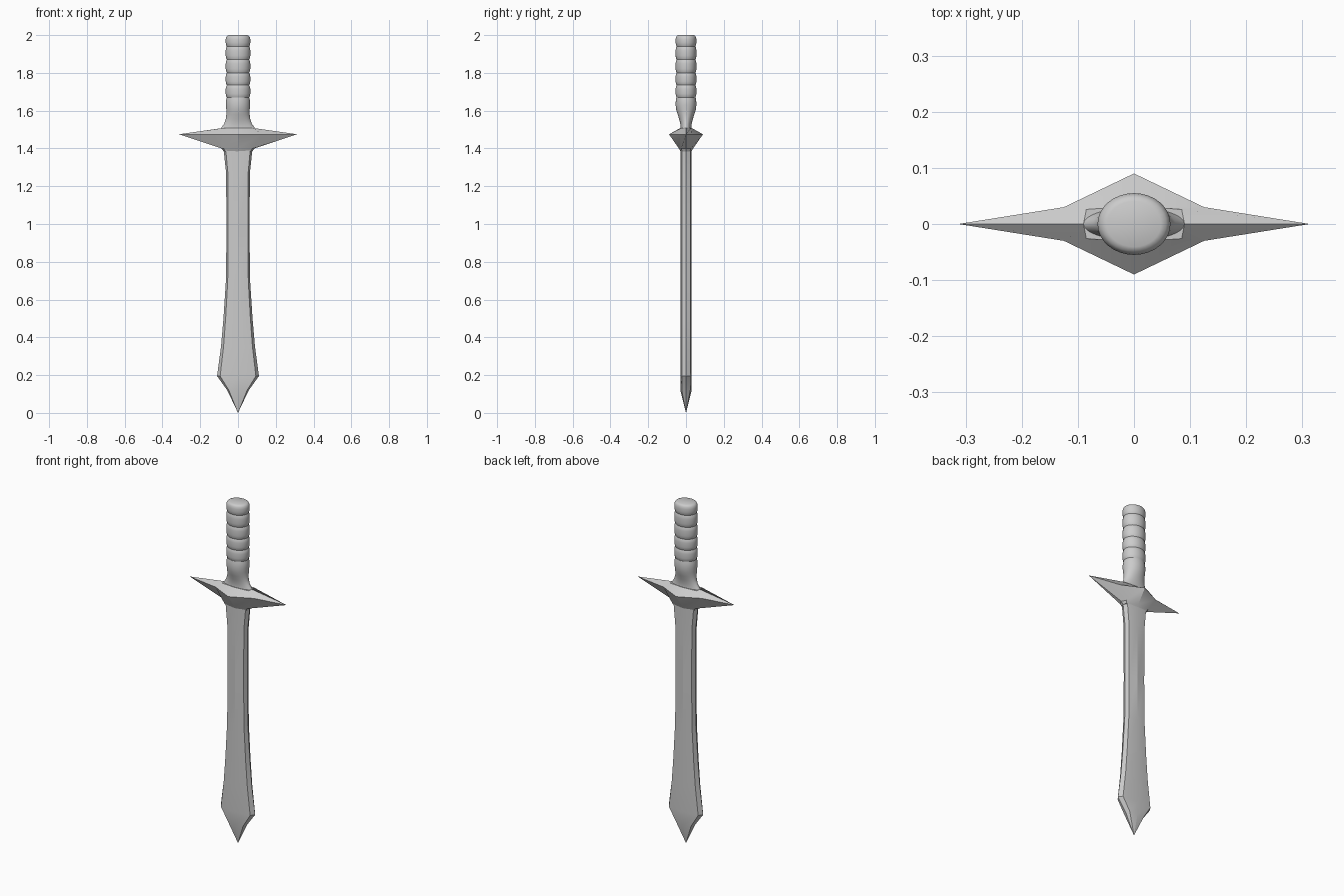
import bpy, bmesh, math

if "Cube" in bpy.data.objects:
    bpy.data.objects.remove(bpy.data.objects["Cube"])


def loft(name, rings, angle):
    """Skin a stack of equal-length point rings and cap both ends."""
    bm = bmesh.new()
    loops = [[bm.verts.new(p) for p in ring] for ring in rings]
    n = len(loops[0])
    for a, b in zip(loops, loops[1:]):
        for i in range(n):
            j = (i + 1) % n
            bm.faces.new((a[i], a[j], b[j], b[i]))
    bm.faces.new(loops[0][::-1])
    bm.faces.new(loops[-1])
    bmesh.ops.remove_doubles(bm, verts=bm.verts, dist=0.0002)
    bmesh.ops.recalc_face_normals(bm, faces=bm.faces)
    mesh = bpy.data.meshes.new(name)
    bm.to_mesh(mesh)
    bm.free()
    obj = bpy.data.objects.new(name, mesh)
    bpy.context.collection.objects.link(obj)
    bpy.ops.object.select_all(action='DESELECT')
    obj.select_set(True)
    bpy.context.view_layer.objects.active = obj
    bpy.ops.object.shade_smooth_by_angle(angle=math.radians(angle))
    return obj


def octagon(z, tip, shoulder, ridge):
    """Eight-sided section, symmetric in x and y."""
    (sx, sy) = shoulder
    return [(tip, 0, z), (sx, sy, z), (0, ridge, z), (-sx, sy, z),
            (-tip, 0, z), (-sx, -sy, z), (0, -ridge, z), (sx, -sy, z)]


def ellipse(z, rx, ry, n=32):
    return [(rx * math.cos(t), ry * math.sin(t), z)
            for t in (2 * math.pi * i / n for i in range(n))]


# Blade: central ridge, bevelled edges, leaf-shaped end
blade = [(0.0, 0.0, 0.0), (0.12, 0.057, 0.03), (0.195, 0.111, 0.03),
         (0.35, 0.09, 0.03), (0.5, 0.077, 0.03), (0.7, 0.064, 0.03),
         (0.95, 0.061, 0.03), (1.27, 0.063, 0.03), (1.42, 0.079, 0.03)]
loft("blade", [octagon(z, w, (w * 0.85, t * 0.75), t) for z, w, t in blade], 15)

# Guard: pointed star-like crosspiece
loft("guard", [octagon(1.385, 0.076, (0.07, 0.02), 0.03),
               octagon(1.40, 0.088, (0.075, 0.026), 0.038),
               octagon(1.475, 0.313, (0.125, 0.03), 0.09),
               octagon(1.507, 0.09, (0.085, 0.026), 0.032)], 25)

# Neck flaring from the guard into the grip
neck = [(1.495, 0.098, 0.03), (1.51, 0.088, 0.029), (1.53, 0.074, 0.03),
        (1.555, 0.065, 0.036), (1.58, 0.062, 0.044), (1.605, 0.062, 0.052),
        (1.63, 0.064, 0.055), (1.655, 0.063, 0.054), (1.67, 0.059, 0.051)]
loft("neck", [ellipse(*r) for r in neck], 40)

# Wrapped grip: stacked bulging bands, the last one is the rounded pommel end
bulge = [(0, 0.91), (0.12, 0.97), (0.3, 1), (0.7, 1), (0.88, 0.97), (1, 0.91)]
grooves = [1.67, 1.735, 1.80, 1.87, 1.94]
grip = [ellipse(a + f * (b - a), 0.065 * s, 0.055 * s)
        for a, b in zip(grooves, grooves[1:]) for f, s in bulge[:-1]]
cap = [(1.94, 0.91), (1.948, 0.97), (1.96, 1), (1.978, 1), (1.989, 0.96),
       (1.996, 0.88), (2.0, 0.74)]
grip += [ellipse(z, 0.065 * s, 0.055 * s) for z, s in cap]
loft("grip", grip, 35)
